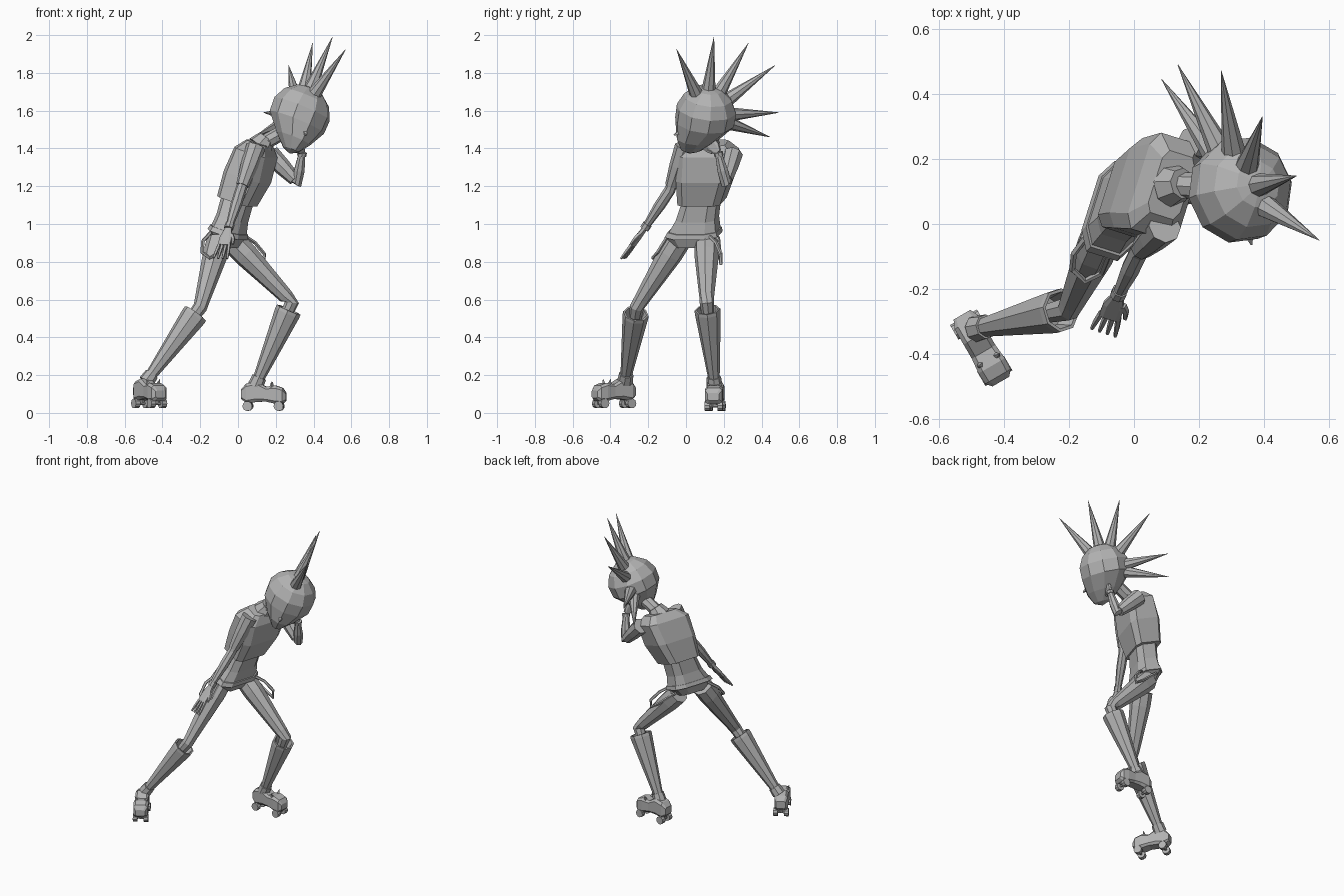
import bpy, bmesh, math
from mathutils import Vector as V

cube = bpy.data.objects.get("Cube")
if cube:
    bpy.data.objects.remove(cube)

GREY = (0.45, 0.45, 0.45, 1)
mat = bpy.data.materials.new("plain_grey")
mat.use_nodes = True
mat.diffuse_color = GREY
mat.node_tree.nodes["Principled BSDF"].inputs["Base Color"].default_value = GREY


def finish(name, bm):
    bmesh.ops.recalc_face_normals(bm, faces=bm.faces)
    me = bpy.data.meshes.new(name)
    bm.to_mesh(me)
    bm.free()
    me.materials.append(mat)
    bpy.context.collection.objects.link(bpy.data.objects.new(name, me))


def skin(name, rings):
    """Join closed rings of points into a capped flat-faced body."""
    bm = bmesh.new()
    loops = [[bm.verts.new(p) for p in ring] for ring in rings]
    n = len(loops[0])
    for a, b in zip(loops, loops[1:]):
        for i in range(n):
            j = (i + 1) % n
            bm.faces.new((a[i], a[j], b[j], b[i]))
    bm.faces.new(loops[0])
    bm.faces.new(loops[-1])
    finish(name, bm)


def tube(name, points, radii, sides=8, axis=None):
    """Tapered limb along a path; a fixed axis lets it fold back into itself."""
    pts = [V(p) for p in points]
    rings = []
    side = None
    for i, p in enumerate(pts):
        d = axis or (pts[min(i + 1, len(pts) - 1)] - pts[max(i - 1, 0)]).normalized()
        if side is None:
            side = d.orthogonal()
        side = (side - d * side.dot(d)).normalized()
        up = d.cross(side)
        rings.append([p + radii[i] * (math.cos(t) * side + math.sin(t) * up)
                      for t in (math.tau * k / sides for k in range(sides))])
    skin(name, rings)


def slab_ring(c, u, v, hu, hv, bevel=0.6):
    """Rectangle with cut corners."""
    corners = ((1, bevel), (bevel, 1), (-bevel, 1), (-1, bevel),
               (-1, -bevel), (-bevel, -1), (bevel, -1), (1, -bevel))
    return [V(c) + u * hu * a + v * hv * b for a, b in corners]


# Body, leaning sideways over the bent leg
lateral = V((0.3, 0.95, 0)).normalized()
spine = V((0.35, 0.06, 0.93)).normalized()
ahead = lateral.cross(spine)


def body(name, rows, bevel):
    skin(name, [slab_ring(c, lateral, ahead, w, d, bevel) for c, w, d in rows])


body("shirt", [((-.005, .085, 1.12), .118, .09), ((.05, .105, 1.25), .145, .105),
               ((.095, .115, 1.38), .155, .09), ((.115, .12, 1.43), .1, .055)], .72)
body("hips", [((.0, .085, 1.14), .095, .075), ((-.03, .06, 1.03), .108, .072),
              ((-.055, .04, .945), .138, .082), ((-.06, .03, .89), .09, .055)], .6)
body("belt", [((-.047, .045, .97), .136, .085), ((-.055, .04, .945), .146, .09)], .6)
tube("collar", [(.115, .12, 1.41), (.15, .125, 1.455)], [.07, .048])
tube("neck", [(.12, .12, 1.42), (.3, .115, 1.52)], [.04, .04])

# Head, tilted, with the lower part drawn in to a pointed chin
centre = V((.325, .105, 1.575))
crown = V((.38, .11, .92)).normalized()
face = V((.43, -.9, -.07))
face = (face - crown * face.dot(crown)).normalized()
cheek = crown.cross(face)
bm = bmesh.new()
bmesh.ops.create_uvsphere(bm, u_segments=10, v_segments=7, radius=.165)
for v in bm.verts:
    s, f, u = v.co
    if u < -.03:
        k = (-.03 - u) / .135
        s *= 1 - .5 * k
        f = f * (1 - .2 * k) + .07 * k
        u -= .05 * k
    v.co = centre + cheek * s + face * f + crown * u
finish("head", bm)
nose_root = centre + face * .13 - crown * .08
tube("nose", [nose_root, nose_root + face * .045 - crown * .02], [.022, .004], 4)

# Row of hair spikes, all pointing out from the head centre
tips = [(.57, -.05, 1.925), (.5, .148, 1.99), (.395, .33, 1.957),
        (.268, .472, 1.84), (.135, .49, 1.59), (.085, .445, 1.46)]
for tip in tips:
    out = (V(tip) - centre).normalized()
    tube("hair_spike", [centre + out * .14, tip], [.038, .001], 8)


def arm(side, shoulder, elbow, wrist, knuckles, spread, reach):
    s, e, w, k = map(V, (shoulder, elbow, wrist, knuckles))
    tube(side + "_sleeve", [s, s.lerp(e, .45), s.lerp(e, .9)], [.052, .046, .034])
    tube(side + "_forearm", [s.lerp(e, .8), e, e.lerp(w, .4), w], [.027, .03, .03, .018])
    tube(side + "_cuff", [w.lerp(e, .12), w], [.025, .025])
    # Hand: flat palm, four fingers and a thumb
    d = (k - w).normalized()
    across = V(spread)
    across = (across - d * across.dot(d)).normalized()
    thick = d.cross(across)
    skin(side + "_palm", [slab_ring(p, across, thick, h, .012)
                          for p, h in ((w, .017), (w.lerp(k, .5), .033), (k, .033))])
    for i in range(4):
        o = (i - 1.5) * .018
        root = k + across * o
        tube(side + "_finger", [root - d * .01, root + d * reach * .5 + across * o * .25,
                                root + d * reach + across * o * .4], [.01, .009, .006], 5)
    root = w.lerp(k, .35) + across * .025
    tube(side + "_thumb", [root, root + d * .025 + across * .016,
                           root + d * .06 + across * .022], [.013, .011, .007], 5)


arm("right", (.095, -.008, 1.41), (.015, -.085, 1.18), (-.05, -.22, .975),
    (-.075, -.285, .885), (1, -.3, 0), .085)
arm("left", (.17, .25, 1.37), (.315, .21, 1.22), (.34, .17, 1.38),
    (.325, .13, 1.43), (-.4, -.9, .1), .06)


def leg(side, hip, knee, ankle):
    h, k, a = map(V, (hip, knee, ankle))
    tube(side + "_thigh", [h, h.lerp(k, .2), h.lerp(k, .9), k, k.lerp(a, .25)],
         [.066, .066, .04, .038, .03])
    # Flared boot shaft with a hollow cuff
    tube(side + "_boot_shaft", [k.lerp(a, t) for t in (.22, .09, .09, .13, 1)],
         [.045, .058, .068, .069, .028], axis=(a - k).normalized())
    tube(side + "_ankle_band", [k.lerp(a, .93), k.lerp(a, 1.04)], [.038, .042])


def skate(side, base, toe):
    o = V(base)
    d = V(toe).normalized()
    up = V((0, 0, 1))
    across = up.cross(d)
    rows = [(-.082, .075, .125, .03), (-.055, .05, .155, .042), (.0, .058, .168, .042),
            (.05, .06, .138, .042), (.1, .048, .145, .047), (.138, .048, .132, .045),
            (.156, .065, .105, .03)]
    skin(side + "_shoe", [slab_ring(o + d * s + up * (lo + hi) / 2, across, up, w, (hi - lo) / 2, .7)
                          for s, lo, hi, w in rows])
    for s in (-.047, .118):
        hub = o + d * s + up * .036
        tube(side + "_truck", [hub, hub + up * .04], [.014, .025], 6)
        tube(side + "_axle", [hub - across * .046, hub + across * .046], [.008, .008], 6)
        for n in (-1, 1):
            tube(side + "_wheel", [hub + across * .02 * n, hub + across * .048 * n], [.026, .026], 10)
    # Small studs on the toe
    for n in (-1, 1):
        p = o + d * .08 + up * .135 + across * .028 * n
        tube(side + "_toe_stud", [p, p + up * .03 + across * .012 * n], [.012, .001], 5)


leg("right", (-.1, -.04, .91), (-.2, -.26, .56), (-.475, -.32, .18))
skate("right", (-.488, -.35, .014), (.5, -.86, 0))
leg("left", (-.02, .11, .9), (.285, .11, .585), (.1, .15, .16))
skate("left", (.1, .157, 0), (1, -.08, 0))

# Straps hanging in loops from the belt
straps = {
    "right_hanging_strap": [(-.14, -.03, .96), (-.185, -.09, .91), (-.19, -.14, .85),
                            (-.15, -.175, .82), (-.1, -.15, .85), (-.08, -.1, .93)],
    "left_hanging_strap": [(.03, .12, .94), (.09, .16, .9), (.14, .185, .84),
                           (.14, .185, .79), (.08, .18, .83), (-.04, .17, .93)],
}
for name, path in straps.items():
    tube(name, path, [.01] * len(path), 5)
